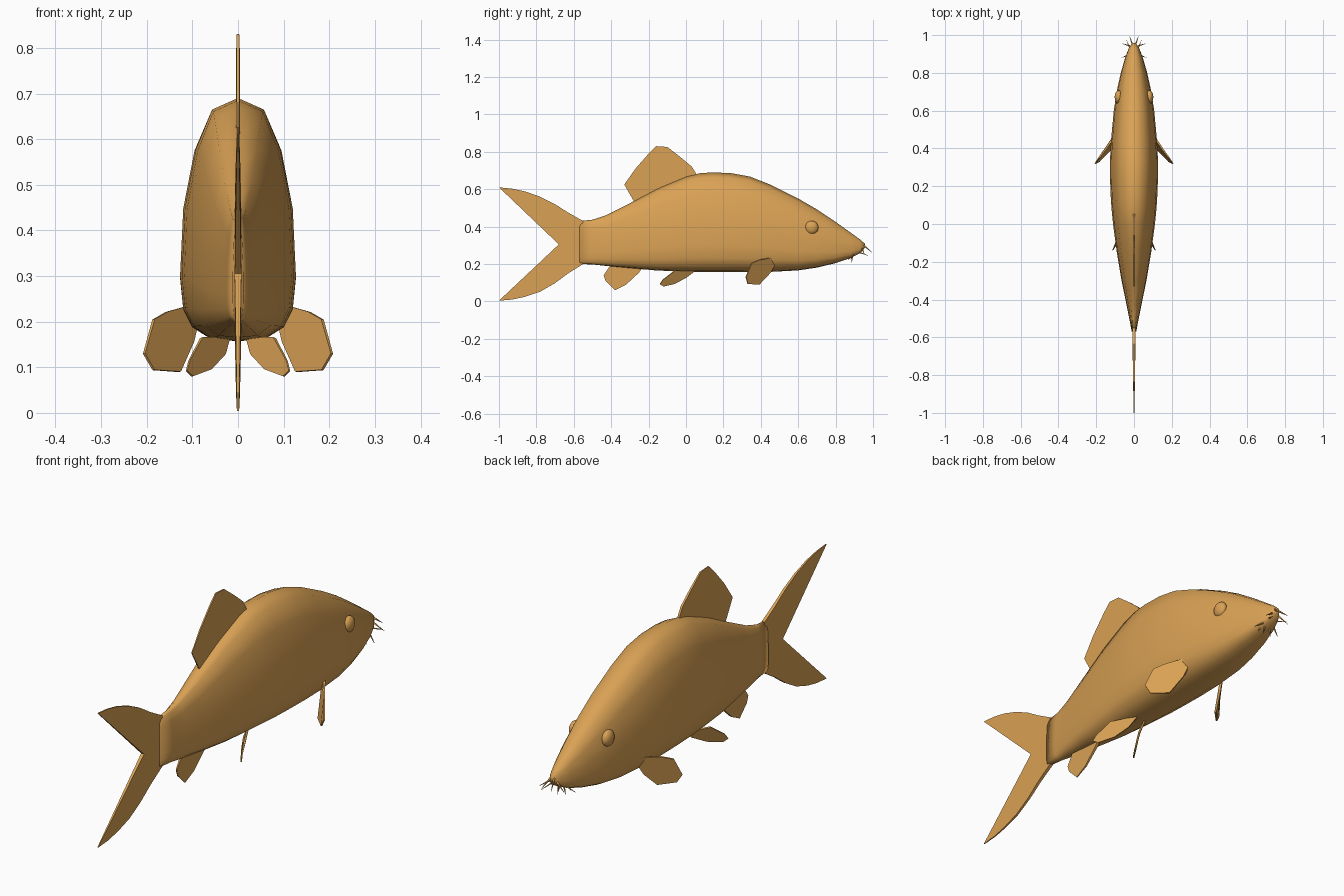
import bpy, bmesh, math
from mathutils import Vector

cube = bpy.data.objects.get("Cube")
if cube:
    bpy.data.objects.remove(cube)

gold = bpy.data.materials.new("golden_skin")
colour = (0.70, 0.36, 0.09, 1)
gold.diffuse_color = colour
gold.use_nodes = True
gold.node_tree.nodes["Principled BSDF"].inputs["Base Color"].default_value = colour


def finish(name, bm, smooth=False):
    bmesh.ops.recalc_face_normals(bm, faces=bm.faces)
    mesh = bpy.data.meshes.new(name)
    bm.to_mesh(mesh)
    bm.free()
    mesh.materials.append(gold)
    for face in mesh.polygons:
        face.use_smooth = smooth
    obj = bpy.data.objects.new(name, mesh)
    bpy.context.collection.objects.link(obj)
    return obj


def fin(name, outline, root, root_half=0.006, tip_half=0.002, side=1):
    """Thin blade tapering away from its root point."""
    pts = [Vector((p[0] * side, p[1], p[2])) for p in outline]
    root = Vector((root[0] * side, root[1], root[2]))
    normal = Vector((0, 0, 0))
    for a, b in zip(pts, pts[1:] + pts[:1]):
        normal += (a - root).cross(b - root)
    normal.normalize()
    reach = max((p - root).length for p in pts)
    bm = bmesh.new()
    layers = []
    for sign in (1, -1):
        layer = []
        for p in pts:
            t = (p - root).length / reach
            half = root_half + (tip_half - root_half) * t
            layer.append(bm.verts.new(p + normal * half * sign))
        layers.append(layer)
    top, low = layers
    bm.faces.new(top)
    bm.faces.new(low[::-1])
    for i in range(len(pts)):
        j = (i + 1) % len(pts)
        bm.faces.new((top[i], low[i], low[j], top[j]))
    return finish(name, bm)


def spike(name, base, tip, radius, side):
    base, tip = [Vector((p[0] * side, p[1], p[2])) for p in (base, tip)]
    axis = tip - base
    bm = bmesh.new()
    bmesh.ops.create_cone(bm, segments=6, radius1=radius, radius2=0.0008,
                          depth=axis.length, cap_ends=True)
    turn = axis.to_track_quat("Z", "Y").to_matrix().to_4x4()
    bm.transform(turn)
    bmesh.ops.translate(bm, verts=bm.verts, vec=(base + tip) / 2)
    return finish(name, bm, True)


# Body: stations of y, top, bottom and half width
stations = [
    (-0.57, 0.43, 0.20, 0.012), (-0.50, 0.437, 0.198, 0.025),
    (-0.43, 0.46, 0.19, 0.039), (-0.30, 0.525, 0.178, 0.066),
    (-0.15, 0.605, 0.165, 0.091), (0.0, 0.668, 0.160, 0.111),
    (0.07, 0.685, 0.158, 0.118), (0.14, 0.69, 0.157, 0.123),
    (0.24, 0.686, 0.157, 0.127), (0.34, 0.668, 0.157, 0.127),
    (0.45, 0.625, 0.158, 0.121), (0.60, 0.55, 0.166, 0.107),
    (0.70, 0.492, 0.181, 0.092), (0.80, 0.425, 0.205, 0.070),
    (0.88, 0.368, 0.232, 0.047), (0.93, 0.332, 0.257, 0.028),
    (0.957, 0.308, 0.288, 0.010)]
half_section = [(0, 1), (0.46, 0.953), (0.75, 0.79), (0.945, 0.55), (1, 0.27),
                (0.945, 0.137), (0.79, 0.06), (0.47, 0.01), (0, 0)]
section = half_section + [(-w, h) for w, h in half_section[-2:0:-1]]
bm = bmesh.new()
rings = [[bm.verts.new((w * wide, y, low + h * (top - low))) for w, h in section]
         for y, top, low, wide in stations]
for a, b in zip(rings, rings[1:]):
    for i in range(len(section)):
        j = (i + 1) % len(section)
        bm.faces.new((a[i], a[j], b[j], b[i]))
bm.faces.new(rings[0])
bm.faces.new(rings[-1])
finish("body", bm, True)

# Fins on the centre line, outlined in y and z
tail = [(-0.55, 0.43), (-0.63, 0.475), (-0.70, 0.52), (-0.78, 0.56), (-0.86, 0.588),
        (-0.93, 0.603), (-1.0, 0.61), (-0.68, 0.305), (-1.0, 0.004), (-0.93, 0.01),
        (-0.86, 0.025), (-0.78, 0.052), (-0.70, 0.098), (-0.63, 0.15), (-0.55, 0.2)]
dorsal = [(0.06, 0.66), (0.05, 0.69), (0.03, 0.722), (-0.03, 0.772), (-0.10, 0.826),
          (-0.16, 0.83), (-0.20, 0.79), (-0.27, 0.71), (-0.33, 0.625), (-0.27, 0.52)]
anal = [(-0.22, 0.20), (-0.25, 0.155), (-0.32, 0.09), (-0.38, 0.06), (-0.43, 0.11),
        (-0.44, 0.14), (-0.40, 0.20)]
for name, outline, root in (("tail_fin", tail, (-0.55, 0.31)),
                            ("dorsal_fin", dorsal, (-0.08, 0.62)),
                            ("anal_fin", anal, (-0.30, 0.21))):
    fin(name, [(0, y, z) for y, z in outline], (0, *root), 0.009)

# Paired fins, eyes and barbels
pectoral = [(0.108, 0.46, 0.235), (0.155, 0.39, 0.222), (0.185, 0.35, 0.205),
            (0.206, 0.32, 0.13), (0.185, 0.33, 0.094), (0.128, 0.39, 0.09),
            (0.10, 0.45, 0.155), (0.09, 0.475, 0.20)]
pelvic = [(0.02, 0.05, 0.165), (0.03, 0.0, 0.128), (0.06, -0.06, 0.095),
          (0.10, -0.12, 0.08), (0.113, -0.14, 0.092), (0.107, -0.125, 0.115),
          (0.08, -0.06, 0.165)]
barbels = [((0.008, 0.95, 0.300), (0.024, 0.995, 0.262), 0.005),
           ((0.012, 0.94, 0.285), (0.062, 0.955, 0.250), 0.005),
           ((0.018, 0.92, 0.265), (0.040, 0.975, 0.245), 0.004),
           ((0.022, 0.90, 0.255), (0.065, 0.88, 0.225), 0.005),
           ((0.012, 0.89, 0.250), (0.020, 0.885, 0.205), 0.005),
           ((0.025, 0.875, 0.245), (0.032, 0.87, 0.222), 0.005)]
for label, side in (("left", 1), ("right", -1)):
    fin(label + "_pectoral_fin", pectoral, (0.10, 0.46, 0.20), 0.006, 0.003, side)
    fin(label + "_pelvic_fin", pelvic, (0.05, 0.0, 0.165), 0.005, 0.002, side)
    bm = bmesh.new()
    bmesh.ops.create_uvsphere(bm, u_segments=16, v_segments=10, radius=0.036)
    bmesh.ops.scale(bm, verts=bm.verts, vec=(0.6, 1, 1))
    bmesh.ops.translate(bm, verts=bm.verts, vec=(0.081 * side, 0.672, 0.395))
    finish(label + "_eye", bm, True)
    for i, (base, tip, radius) in enumerate(barbels):
        spike(f"{label}_barbel_{i + 1}", base, tip, radius, side)
